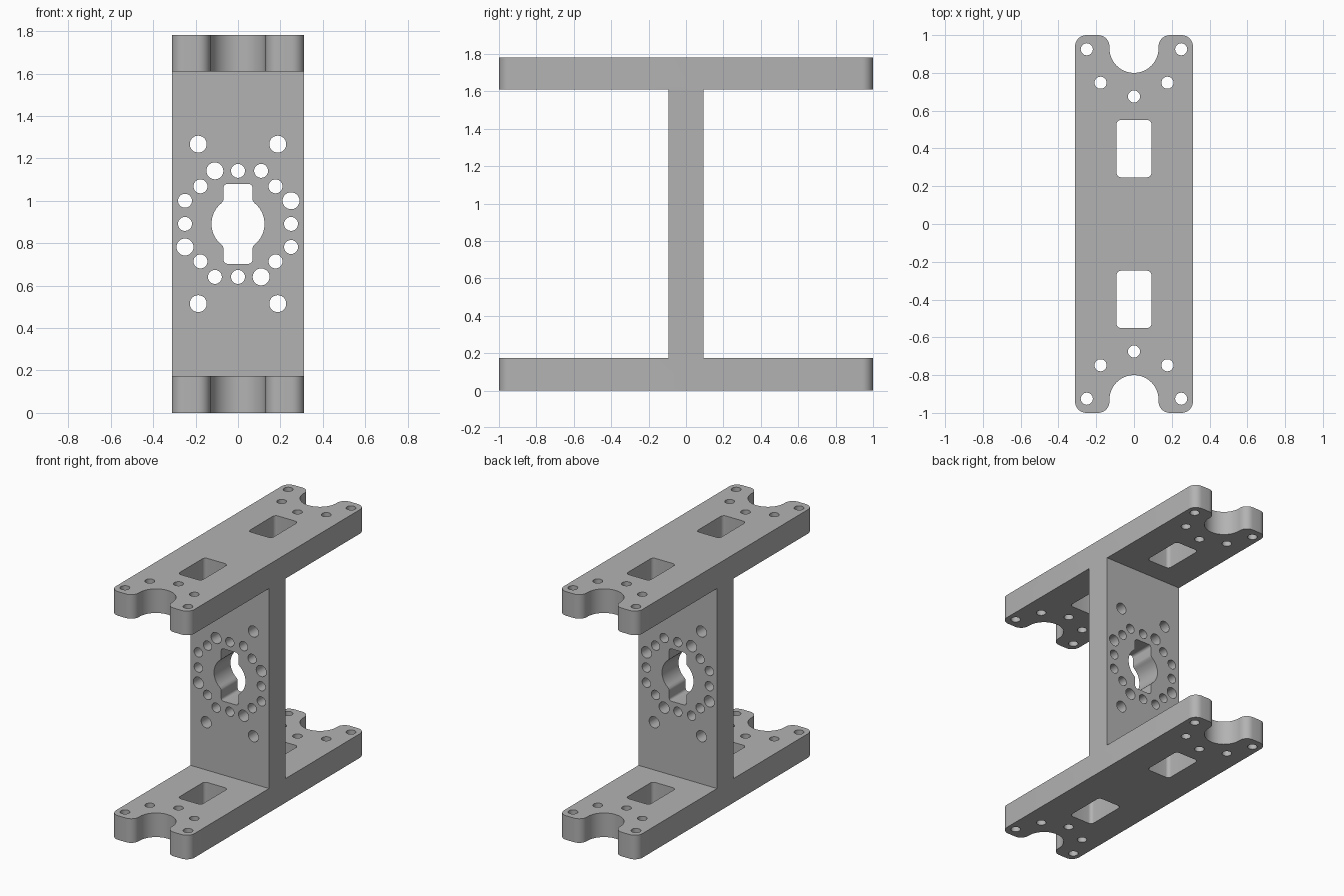
import bpy, bmesh, math
from mathutils import Matrix

if "Cube" in bpy.data.objects:
    bpy.data.objects.remove(bpy.data.objects["Cube"])

HALF_W, HEIGHT, PLATE_T, WEB_T = 0.312, 1.782, 0.173, 0.187
MID = HEIGHT / 2

grey = bpy.data.materials.new("grey metal")
grey.diffuse_color = (0.45, 0.45, 0.45, 1)
grey.use_nodes = True
grey.node_tree.nodes["Principled BSDF"].inputs["Base Color"].default_value = grey.diffuse_color


def arc(cx, cy, r, a0, a1, n):
    """Points along an arc, angles in degrees."""
    angles = [math.radians(a0 + (a1 - a0) * i / n) for i in range(n + 1)]
    return [(cx + r * math.cos(a), cy + r * math.sin(a)) for a in angles]


def circle(cx, cy, r, n=28):
    return arc(cx, cy, r, 0, 360, n)[:-1]


def rounded_rect(cx, cy, hw, hh, r):
    pts = []
    for sx, sy, a in ((1, 1, 0), (-1, 1, 90), (-1, -1, 180), (1, -1, 270)):
        pts += arc(cx + sx * (hw - r), cy + sy * (hh - r), r, a, a + 90, 6)
    return pts


def cut_sheet(name, loops, thickness, matrix):
    """Extrude an outline with holes into a closed mesh object."""
    curve = bpy.data.curves.new(name, 'CURVE')
    curve.dimensions, curve.fill_mode = '2D', 'BOTH'
    curve.extrude = thickness / 2
    for pts in loops:
        spline = curve.splines.new('POLY')
        spline.points.add(len(pts) - 1)
        for p, (x, y) in zip(spline.points, pts):
            p.co = (x, y, 0, 1)
        spline.use_cyclic_u = True
    temp = bpy.data.objects.new(name + "_outline", curve)
    bpy.context.collection.objects.link(temp)
    deps = bpy.context.evaluated_depsgraph_get()
    mesh = bpy.data.meshes.new_from_object(temp.evaluated_get(deps))
    bpy.data.objects.remove(temp)
    bm = bmesh.new()
    bm.from_mesh(mesh)
    bmesh.ops.remove_doubles(bm, verts=bm.verts, dist=1e-5)
    bmesh.ops.transform(bm, matrix=matrix, verts=bm.verts)
    bmesh.ops.recalc_face_normals(bm, faces=bm.faces)
    bm.to_mesh(mesh)
    bm.free()
    mesh.materials.clear()
    mesh.materials.append(grey)
    obj = bpy.data.objects.new(name, mesh)
    bpy.context.collection.objects.link(obj)
    return obj


# Plate outline: two rounded prongs and a round notch at each end
R, NOTCH = 0.06, 0.13
end = arc(HALF_W - R, 1 - R, R, 0, 90, 8)
end += arc(NOTCH + R, 1 - R, R, 90, 180, 8)
end += arc(0, 0.93, NOTCH, 0, -180, 28)
end += arc(-NOTCH - R, 1 - R, R, 0, 90, 8)
end += arc(-HALF_W + R, 1 - R, R, 90, 180, 8)
plate_loops = [end + [(-x, -y) for x, y in end]]

# Plate holes and windows, mirrored front to back
for s in (-1, 1):
    for x, y in ((0.25, 0.925), (-0.25, 0.925), (0.177, 0.748), (-0.177, 0.748), (0, 0.675)):
        plate_loops.append(circle(x, s * y, 0.032))
    plate_loops.append(rounded_rect(0, s * 0.399, 0.093, 0.152, 0.025))

# Web outline and its central keyed bore
web_loops = [[(-HALF_W, PLATE_T - MID), (HALF_W, PLATE_T - MID),
              (HALF_W, MID - PLATE_T), (-HALF_W, MID - PLATE_T)]]
SLOT, CR = 0.068, 0.018
half = arc(0, 0, 0.125, -50, 50, 20) + [(0.071, 0.106), (SLOT, 0.116)]
half += arc(SLOT - CR, 0.188 - CR, CR, 0, 90, 6)
half += arc(-SLOT + CR, 0.188 - CR, CR, 90, 180, 6) + [(-SLOT, 0.116), (-0.071, 0.106)]
web_loops.append(half + [(-x, -y) for x, y in half])

# Web bolt holes: ring of small and large holes, four outer corners
SMALL, LARGE = 0.033, 0.040
for s in (-1, 1):
    for x, z, r in ((0.25, 0, SMALL), (0, 0.25, SMALL),
                    (0.177, 0.177, SMALL), (-0.177, 0.177, SMALL),
                    (0.25, 0.109, LARGE), (-0.25, 0.109, SMALL),
                    (-0.109, 0.25, LARGE), (0.109, 0.25, SMALL),
                    (0.1875, 0.376, LARGE), (-0.1875, 0.376, LARGE)):
        web_loops.append(circle(s * x, s * z, r))

# Upright web between two plates
frame = cut_sheet("support_frame", web_loops, WEB_T,
                  Matrix.Translation((0, 0, MID)) @ Matrix.Rotation(math.pi / 2, 4, 'X'))
plates = [cut_sheet(name, plate_loops, PLATE_T, Matrix.Translation((0, 0, z)))
          for name, z in (("bottom_plate", PLATE_T / 2), ("top_plate", HEIGHT - PLATE_T / 2))]

# Join into one solid
for plate in plates:
    mod = frame.modifiers.new("join", 'BOOLEAN')
    mod.operation, mod.solver, mod.object = 'UNION', 'EXACT', plate
deps = bpy.context.evaluated_depsgraph_get()
solid = bpy.data.meshes.new_from_object(frame.evaluated_get(deps))
frame.modifiers.clear()
frame.data = solid
for plate in plates:
    bpy.data.objects.remove(plate)

# Smooth hole walls, crisp edges
bpy.ops.object.select_all(action='DESELECT')
frame.select_set(True)
bpy.context.view_layer.objects.active = frame
bpy.ops.object.shade_smooth_by_angle(angle=math.radians(30))
